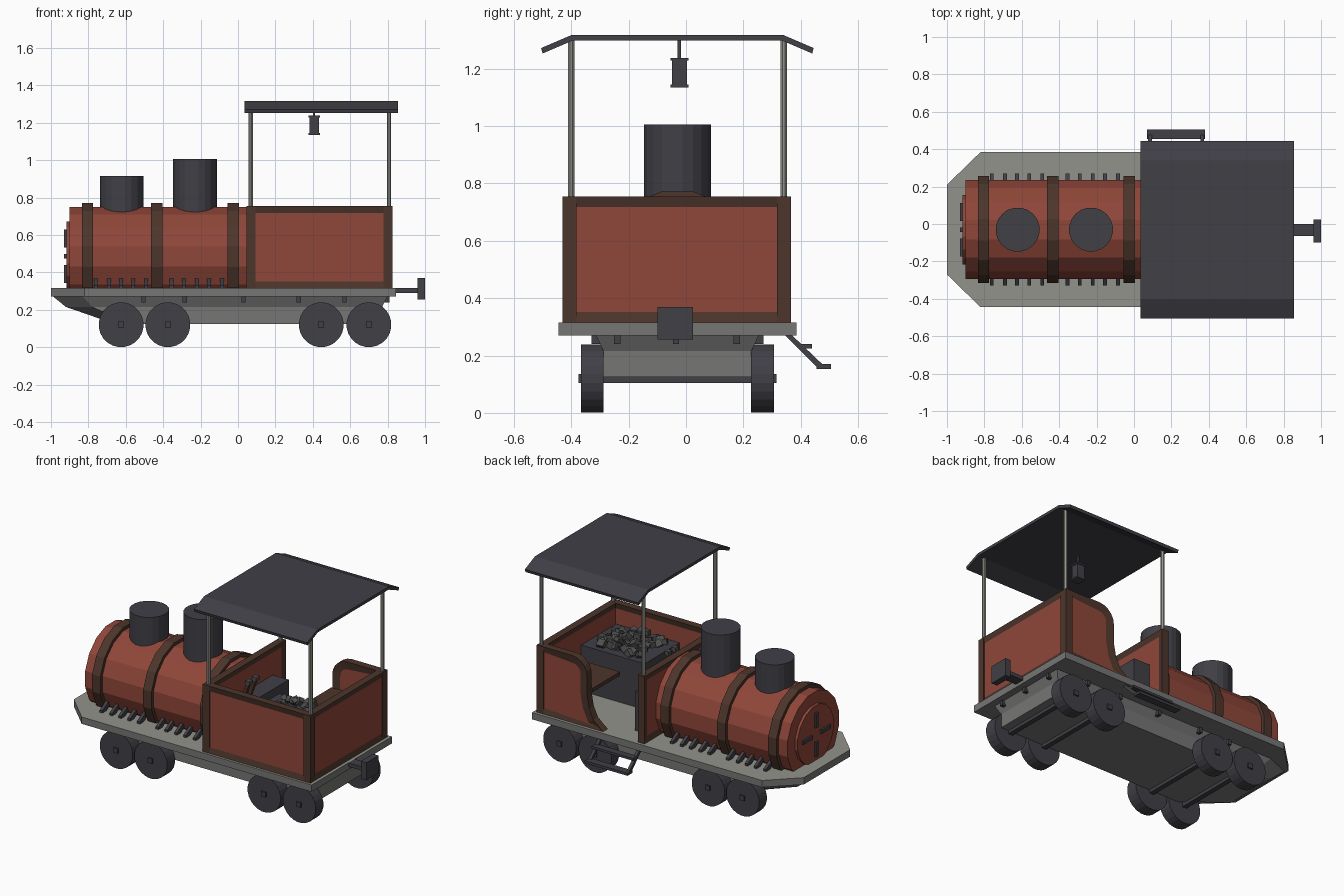
import bpy, bmesh, math, random
from mathutils import Matrix, Vector

if "Cube" in bpy.data.objects:
    bpy.data.objects.remove(bpy.data.objects["Cube"])

CY = -0.03          # centre line of the engine
BZ = 0.485          # boiler axis height


def material(name, rgb):
    m = bpy.data.materials.new(name)
    m.use_nodes = True
    m.diffuse_color = (*rgb, 1)
    b = next(n for n in m.node_tree.nodes if n.type == 'BSDF_PRINCIPLED')
    b.inputs["Base Color"].default_value = (*rgb, 1)
    b.inputs["Roughness"].default_value = 0.8
    return m


RED = material("brick red", (0.275, 0.061, 0.041))
BROWN = material("dark brown", (0.073, 0.036, 0.024))
DARK = material("charcoal", (0.051, 0.050, 0.061))
GREY = material("frame grey", (0.180, 0.180, 0.178))
DECK = material("deck grey", (0.290, 0.290, 0.260))
COAL = material("coal grey", (0.075, 0.075, 0.078))


def finish(name, bm, *mats):
    bmesh.ops.recalc_face_normals(bm, faces=bm.faces)
    me = bpy.data.meshes.new(name)
    bm.to_mesh(me)
    bm.free()
    for m in mats:
        me.materials.append(m)
    ob = bpy.data.objects.new(name, me)
    bpy.context.collection.objects.link(ob)
    return ob


def place(axis, p, d):
    """Point p of a 2D outline at distance d along the given axis."""
    return {'x': (d, p[0], p[1]), 'y': (p[0], d, p[1]), 'z': (p[0], p[1], d)}[axis]


def loft(bm, rings):
    """Closed solid through rings of equal point count."""
    vs = [[bm.verts.new(p) for p in r] for r in rings]
    n = len(vs[0])
    for a, b in zip(vs, vs[1:]):
        for i in range(n):
            bm.faces.new((a[i], a[(i + 1) % n], b[(i + 1) % n], b[i]))
    return bm.faces.new(vs[0][::-1]), bm.faces.new(vs[-1])


def prism(name, axis, pts, lo, hi, mat):
    bm = bmesh.new()
    loft(bm, [[place(axis, p, d) for p in pts] for d in (lo, hi)])
    return finish(name, bm, mat)


def box(name, x, y, z, mat):
    return prism(name, 'z', [(x[0], y[0]), (x[1], y[0]), (x[1], y[1]), (x[0], y[1])], *z, mat)


def circle(cx, cy, r, n):
    return [(cx + r * math.cos((i + .5) * math.tau / n),
             cy + r * math.sin((i + .5) * math.tau / n)) for i in range(n)]


def wall(name, axis, pts, lo, hi):
    """Brown slab with a sunken red panel on both sides."""
    bm = bmesh.new()
    caps = loft(bm, [[place(axis, p, d) for p in pts] for d in (lo, hi)])
    bmesh.ops.recalc_face_normals(bm, faces=bm.faces)
    for f in caps:
        bmesh.ops.inset_region(bm, faces=[f], thickness=0.052, depth=-0.008)
        f.material_index = 1
    return finish(name, bm, BROWN, RED)


def rect(a0, a1, b0, b1):
    return [(a0, b0), (a1, b0), (a1, b1), (a0, b1)]


# Deck with clipped front corners; top face is lighter
deck = prism("deck", 'z', [(-1, CY - .24), (-.82, CY - .415), (.845, CY - .415),
                           (.845, CY + .415), (-.82, CY + .415), (-1, CY + .24)], .27, .315, GREY)
deck.data.materials.append(DECK)
for p in deck.data.polygons:
    if p.normal.z > .9:
        p.material_index = 1

# Chassis: flared upper edge, sloping bow
bm = bmesh.new()
loft(bm, [[(xf, CY - wf, z), (xc, CY - w, z), (xr, CY - w, z),
           (xr, CY + w, z), (xc, CY + w, z), (xf, CY + wf, z)]
          for xf, xc, w, wf, xr, z in ((-.66, -.58, .257, .19, .77, .125),
                                       (-.92, -.78, .257, .19, .77, .215),
                                       (-.99, -.83, .285, .22, .80, .272))])
finish("chassis", bm, GREY)

# Wheels and axles
for i, x in enumerate((-.625, -.375, .445, .70)):
    for side, s in (("right", -1), ("left", 1)):
        prism(f"wheel_{side}_{i}", 'y', circle(x, .12, .12, 24), CY + s * .257, CY + s * .336, DARK)
    box(f"axle_{i}", (x - .016, x + .016), (CY - .345, CY + .345), (.104, .136), DARK)

# Clips below the deck edge
for s in (-1, 1):
    for x in (-.505, -.285, .03, .325, .57):
        box("side_clip", (x - .011, x + .011), sorted((CY + s * .25, CY + s * .3)), (.24, .272), DARK)
for y in (-.24, -.035, .177):
    box("rear_clip", (.76, .81), (y - .011, y + .011), (.24, .272), DARK)

# Boiler, bands and front door
prism("boiler", 'x', circle(CY, BZ, .27, 16), -.90, .06, RED)
for x in (-.805, -.435, -.025):
    prism("boiler_band", 'x', circle(CY, BZ, .292, 16), x - .03, x + .03, BROWN)
prism("boiler_door", 'x', circle(CY, BZ, .19, 16), -.918, -.89, RED)
for dy, dz in ((1, 0), (-1, 0), (0, 1), (0, -1)):
    cy, cz = CY + dy * .095, BZ + dz * .095
    hy, hz = .012 + .036 * abs(dy), .012 + .036 * abs(dz)
    box("door_bar", (-.93, -.91), (cy - hy, cy + hy), (cz - hz, cz + hz), DARK)

# Chimney and steam dome
prism("front_dome", 'z', circle(-.622, CY, .118, 20), .66, .915, DARK)
prism("chimney", 'z', circle(-.23, CY, .118, 20), .66, 1.005, DARK)

# Slanted pegs holding the boiler to the deck
for s in (-1, 1):
    for x in (-.76, -.69, -.625, -.56, -.49, -.355, -.29, -.22, -.155, -.085):
        prism("boiler_peg", 'x', [(CY + s * .21, .345), (CY + s * .23, .37),
                                  (CY + s * .30, .33), (CY + s * .30, .31), (CY + s * .27, .31)],
              x - .01, x + .01, DARK)

# Cab walls
Y0, Y1, Z0, Z1 = -.43, .366, .315, .755
wall("cab_front_wall", 'x', rect(Y0, Y1, Z0, Z1), .045, .093)
wall("cab_rear_wall", 'x', rect(Y0, Y1, Z0, Z1), .777, .825)
wall("cab_right_wall", 'y', rect(.045, .825, Z0, Z1), Y0, Y0 + .048)
curve = [(.57 - .11 * math.sin(a), .645 + .11 * math.cos(a))
         for a in (i * math.pi / 10 for i in range(6))]
wall("cab_left_wall", 'y', [(.825, Z0), (.825, Z1)] + curve +
     [(.46, .52), (.445, .44), (.415, .375), (.345, .315)], Y1 - .048, Y1)

# Firebox with levers
box("firebox", (.085, .20), (-.28, .24), (.315, .57), DARK)
for i, y in enumerate((-.17, -.10)):
    prism(f"lever_{i}", 'y', [(.13, .56), (.15, .56), (.20, .70), (.18, .71)], y, y + .025, BROWN)
    box(f"lever_grip_{i}", (.175, .205), (y - .005, y + .03), (.69, .715), COAL)

# Coal bin, coal heap and seat
box("coal_bin", (.32, .78), (-.39, -.03), (.315, .615), DARK)
random.seed(4)
bm = bmesh.new()
for i in range(60):
    x, y = random.uniform(.37, .73), random.uniform(-.35, -.08)
    h = .035 * (1 - abs(x - .55) / .22)
    m = (Matrix.Translation((x, y, .62 + h * random.random()))
         @ Matrix.Rotation(random.uniform(0, 3), 4, Vector((random.random(), random.random(), 1))))
    bmesh.ops.create_cube(bm, size=random.uniform(.03, .048), matrix=m)
finish("coal_heap", bm, COAL)
box("seat", (.45, .78), (.04, .325), (.53, .555), BROWN)

# Roof and posts
prism("roof", 'x', [(-.505, 1.272), (-.40, 1.317), (.34, 1.317), (.445, 1.272),
                    (.452, 1.255), (.335, 1.298), (-.395, 1.298), (-.498, 1.255)][:4] +
      [(.44, 1.253), (.335, 1.298), (-.395, 1.298), (-.50, 1.253)], .035, .855, DARK)
for x in (.068, .807):
    for y in (-.40, .341):
        prism("roof_post", 'z', circle(x, y, .0125, 8), .75, 1.30, DECK)

# Hanging lamp
LX, LY = .407, -.023
box("lamp_rod", (LX - .006, LX + .006), (LY - .006, LY + .006), (1.23, 1.30), DARK)
box("lamp_body", (LX - .026, LX + .026), (LY - .026, LY + .026), (1.14, 1.23), DARK)
for z in (1.135, 1.228):
    box("lamp_rim", (LX - .031, LX + .031), (LY - .031, LY + .031), (z, z + .01), DARK)

# Rear coupling
box("coupling_shaft", (.78, .97), (-.065, 0), (.29, .315), DARK)
box("coupling_plate", (.96, 1.0), (-.10, .025), (.255, .37), DARK)

# Side steps below the doorway
for x in (.075, .355):
    prism("step_stringer", 'x', [(.34, .275), (.365, .275), (.475, .17), (.475, .155), (.46, .155)],
          x, x + .02, DARK)
box("upper_step", (.075, .375), (.395, .44), (.225, .24), DARK)
box("lower_step", (.07, .38), (.455, .505), (.153, .17), DARK)
